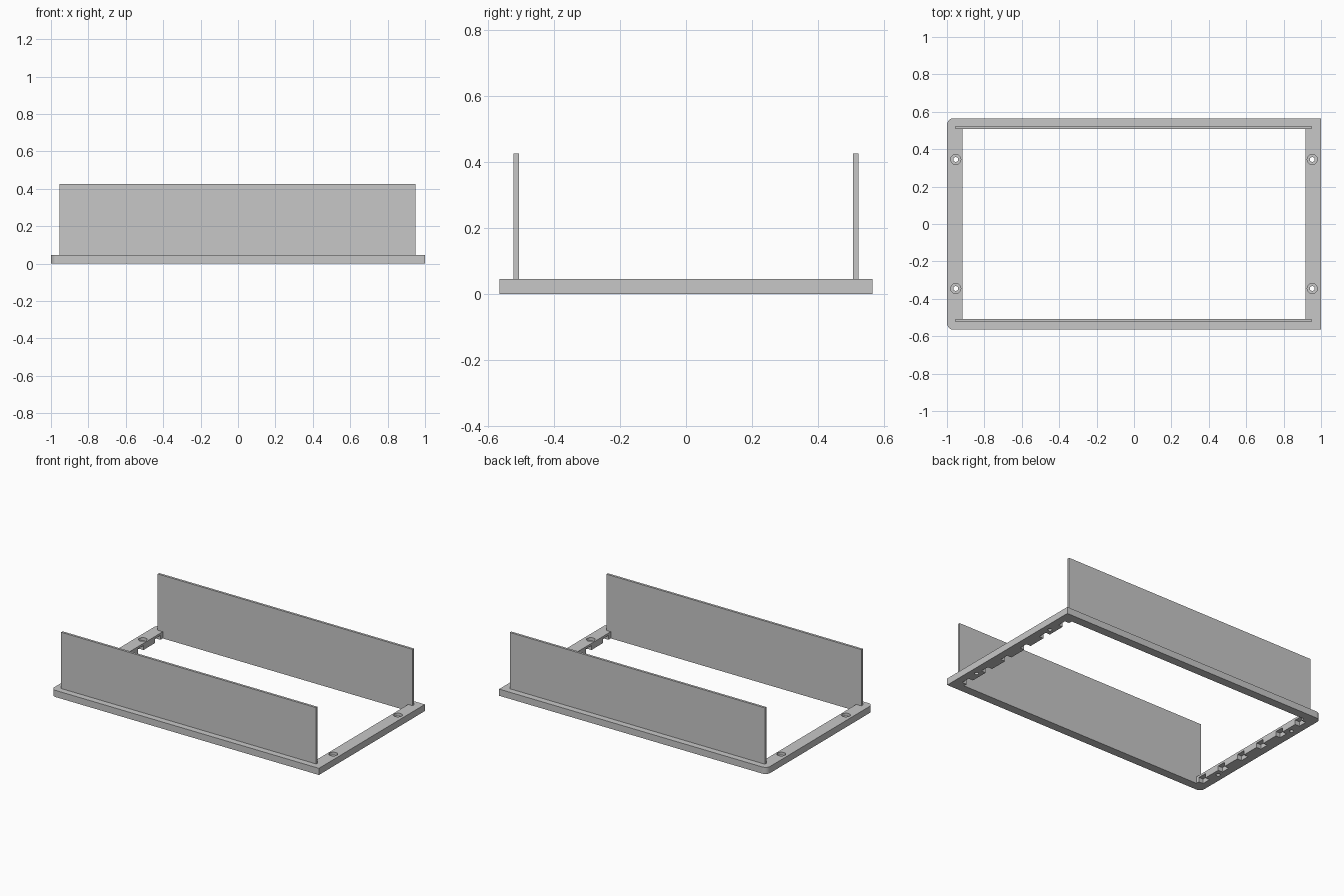
import bpy, bmesh, math

if "Cube" in bpy.data.objects:
    bpy.data.objects.remove(bpy.data.objects["Cube"])

HX, HY, T = 1.0, 0.565, 0.045      # frame half sizes and thickness
IX, IY = 0.917, 0.507              # opening half sizes
TOP = 0.425

grey = bpy.data.materials.new("light grey")
grey.diffuse_color = (0.575, 0.575, 0.575, 1)
grey.use_nodes = True
grey.node_tree.nodes["Principled BSDF"].inputs["Base Color"].default_value = grey.diffuse_color


def finish(name, bm):
    bmesh.ops.recalc_face_normals(bm, faces=bm.faces)
    me = bpy.data.meshes.new(name)
    bm.to_mesh(me)
    bm.free()
    me.materials.append(grey)
    ob = bpy.data.objects.new(name, me)
    bpy.context.collection.objects.link(ob)
    return ob


def prism(name, pts, z0, z1):
    bm = bmesh.new()
    face = bm.faces.new([bm.verts.new((x, y, z0)) for x, y in pts])
    new = bmesh.ops.extrude_face_region(bm, geom=[face])["geom"]
    bmesh.ops.translate(bm, vec=(0, 0, z1 - z0),
                        verts=[v for v in new if isinstance(v, bmesh.types.BMVert)])
    return finish(name, bm)


def box(name, x0, x1, y0, y1, z0, z1):
    return prism(name, [(x0, y0), (x1, y0), (x1, y1), (x0, y1)], z0, z1)


def disc(name, x, y, r, z0, z1, n=32):
    ring = [(x + r * math.cos(2 * math.pi * i / n),
             y + r * math.sin(2 * math.pi * i / n)) for i in range(n)]
    return prism(name, ring, z0, z1)


def cut(target, cutter):
    cutter.hide_render = True
    mod = target.modifiers.new("cut", "BOOLEAN")
    mod.operation, mod.solver, mod.object = "DIFFERENCE", "EXACT", cutter
    bpy.context.view_layer.objects.active = target
    bpy.ops.object.modifier_apply(modifier=mod.name)
    bpy.data.objects.remove(cutter, do_unlink=True)


# Base frame outline: square corners on the right, rounded on the left
R = 0.035
arc = [(-HX + R - R * math.sin(a), HY - R + R * math.cos(a))
       for a in (math.pi / 2 * i / 8 for i in range(9))]
outline = [(HX, -HY), (HX, HY)] + arc + [(x, -y) for x, y in reversed(arc)]
frame = prism("base_frame", outline, 0, T)
cut(frame, box("opening_cutter", -IX, IX, -IY, IY, -0.1, 0.1))

for sx in (-1, 1):
    # Screw holes with counterbores
    for sy in (-1, 1):
        cut(frame, disc("hole_cutter", sx * 0.953, sy * 0.345, 0.013, -0.1, 0.1))
        cut(frame, disc("counterbore_cutter", sx * 0.953, sy * 0.345, 0.027, 0.025, 0.1))
    # Notches under the inner edge of the short sides
    for i in range(6):
        y = (i - 2.5) * 0.181
        x0, x1 = sorted((sx * 0.9, sx * 0.95))
        cut(frame, box("notch_cutter", x0, x1, y - 0.03, y + 0.03, -0.1, 0.03))

# Upright side panels, flush with the opening
for name, s in (("front_panel", -1), ("back_panel", 1)):
    y0, y1 = sorted((s * IY, s * 0.523))
    box(name, -0.955, 0.95, y0, y1, T, TOP)
